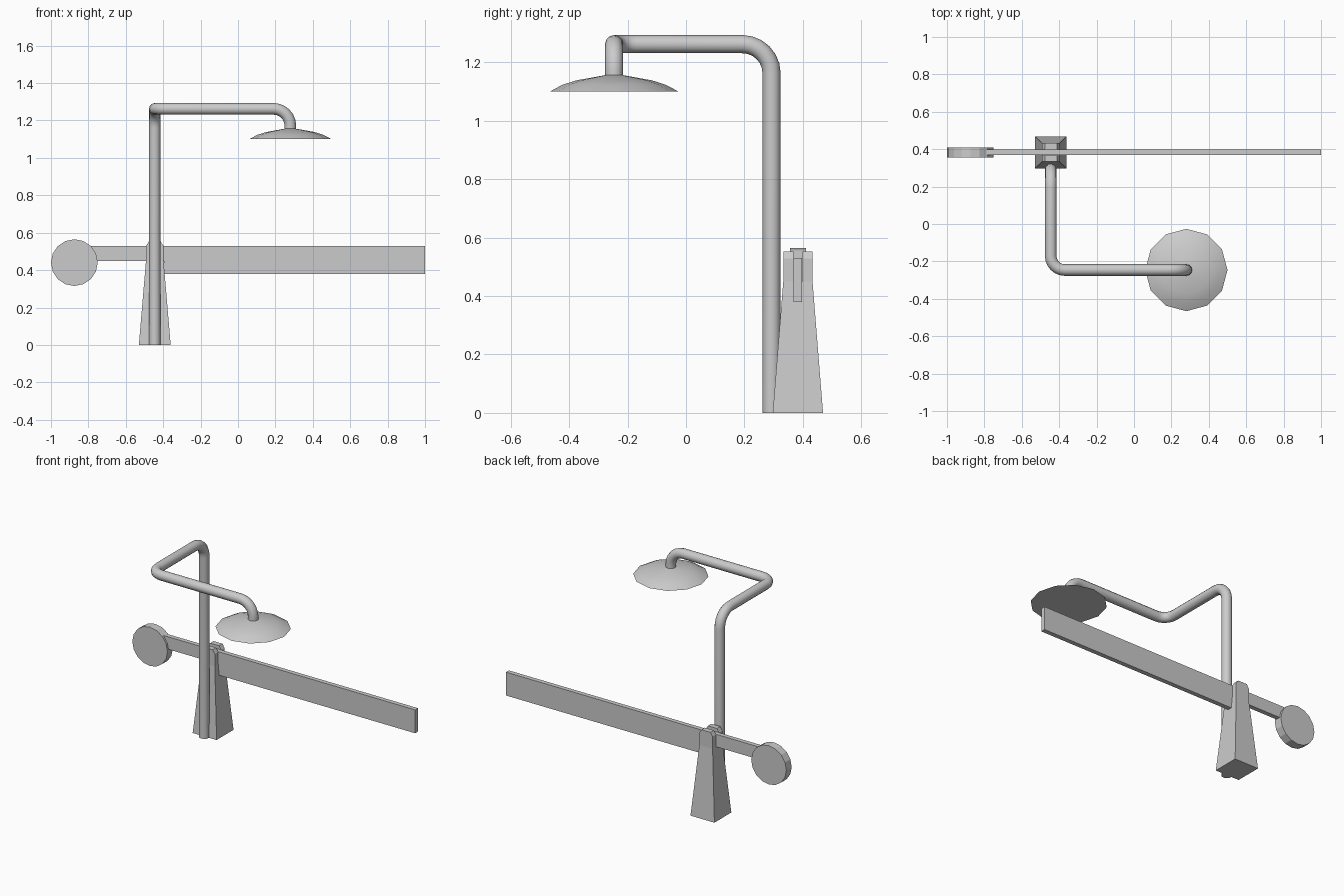
import bpy, bmesh, math
from mathutils import Vector, Matrix

if "Cube" in bpy.data.objects:
    bpy.data.objects.remove(bpy.data.objects["Cube"])

PX, PY = -0.445, 0.383      # post centre


def make(name, bm):
    bmesh.ops.recalc_face_normals(bm, faces=bm.faces)
    me = bpy.data.meshes.new(name)
    bm.to_mesh(me)
    bm.free()
    ob = bpy.data.objects.new(name, me)
    bpy.context.collection.objects.link(ob)
    return ob


def prism(name, outline, y0, y1):
    """Extrude an x-z outline along y."""
    bm = bmesh.new()
    f = bm.faces.new([bm.verts.new((x, y0, z)) for x, z in outline])
    new = bmesh.ops.extrude_face_region(bm, geom=[f])["geom"]
    bmesh.ops.translate(bm, vec=(0, y1 - y0, 0),
                        verts=[g for g in new if isinstance(g, bmesh.types.BMVert)])
    return make(name, bm)


# Tapered post
bm = bmesh.new()
bmesh.ops.create_cube(bm, size=1)
for v in bm.verts:
    hx, hy, z = (0.085, 0.086, 0) if v.co.z < 0 else (0.047, 0.05, 0.45)
    v.co = (PX + math.copysign(hx, v.co.x), PY + math.copysign(hy, v.co.y), z)
make("post", bm)

# Fork cheeks holding the beam
w, c = 0.047, 0.015
cheek = [(PX - w, 0.45), (PX + w, 0.45), (PX + w, 0.528),
         (PX + w - c, 0.552), (PX - w + c, 0.552), (PX - w, 0.528)]
prism("front_cheek", cheek, PY - 0.05, PY - 0.0155)
prism("back_cheek", cheek, PY + 0.0155, PY + 0.05)

# Barrier beam with narrow tail
prism("barrier_beam", [(-0.84, 0.45), (-0.395, 0.45), (-0.395, 0.38),
                       (1.0, 0.38), (1.0, 0.53), (-0.84, 0.53)],
      PY - 0.0145, PY + 0.0145)

# Round counterweight
N = 16
prism("counterweight", [(-0.875 + 0.125 * math.cos(2 * math.pi * i / N),
                         0.44 + 0.125 * math.sin(2 * math.pi * i / N))
                        for i in range(N)], PY - 0.027, PY + 0.027)

# Lamp arm: path with rounded corners, swept as a tube
LX, LY, H = 0.28, -0.246, 1.262
path = [Vector(p) for p in ((PX, 0.293, 0), (PX, 0.293, H), (PX, LY, H),
                            (LX, LY, H), (LX, LY, 1.14))]
pts = [path[0]]
for i, r in ((1, 0.1), (2, 0.075), (3, 0.09)):
    a = (path[i - 1] - path[i]).normalized()
    b = (path[i + 1] - path[i]).normalized()
    for k in range(7):
        t = k / 6 * math.pi / 2
        pts.append(path[i] + a * r * (1 - math.sin(t)) + b * r * (1 - math.cos(t)))
pts.append(path[-1])
cu = bpy.data.curves.new("lamp_arm", 'CURVE')
cu.dimensions = '3D'
cu.bevel_depth = 0.031
cu.bevel_resolution = 4
cu.use_fill_caps = True
sp = cu.splines.new('POLY')
sp.points.add(len(pts) - 1)
for p, q in zip(sp.points, pts):
    p.co = (*q, 1)
sp.use_smooth = True
arm = bpy.data.objects.new("lamp_arm", cu)
bpy.context.collection.objects.link(arm)

# Twelve-sided shallow lamp shade
bm = bmesh.new()
rings = []
for r, z in ((0.22, 1.10), (0.177, 1.123), (0.13, 1.138), (0.03, 1.156)):
    rings.append([bm.verts.new((LX + r * math.cos(math.pi * i / 6),
                                LY + r * math.sin(math.pi * i / 6), z)) for i in range(12)])
for lo, hi in zip(rings, rings[1:]):
    for i in range(12):
        j = (i + 1) % 12
        bm.faces.new((lo[i], lo[j], hi[j], hi[i]))
bm.faces.new(rings[0])
bm.faces.new(rings[-1])
shade = make("lamp_shade", bm)
bpy.context.view_layer.objects.active = shade
shade.select_set(True)
bpy.ops.object.shade_smooth_by_angle(angle=math.radians(30))
